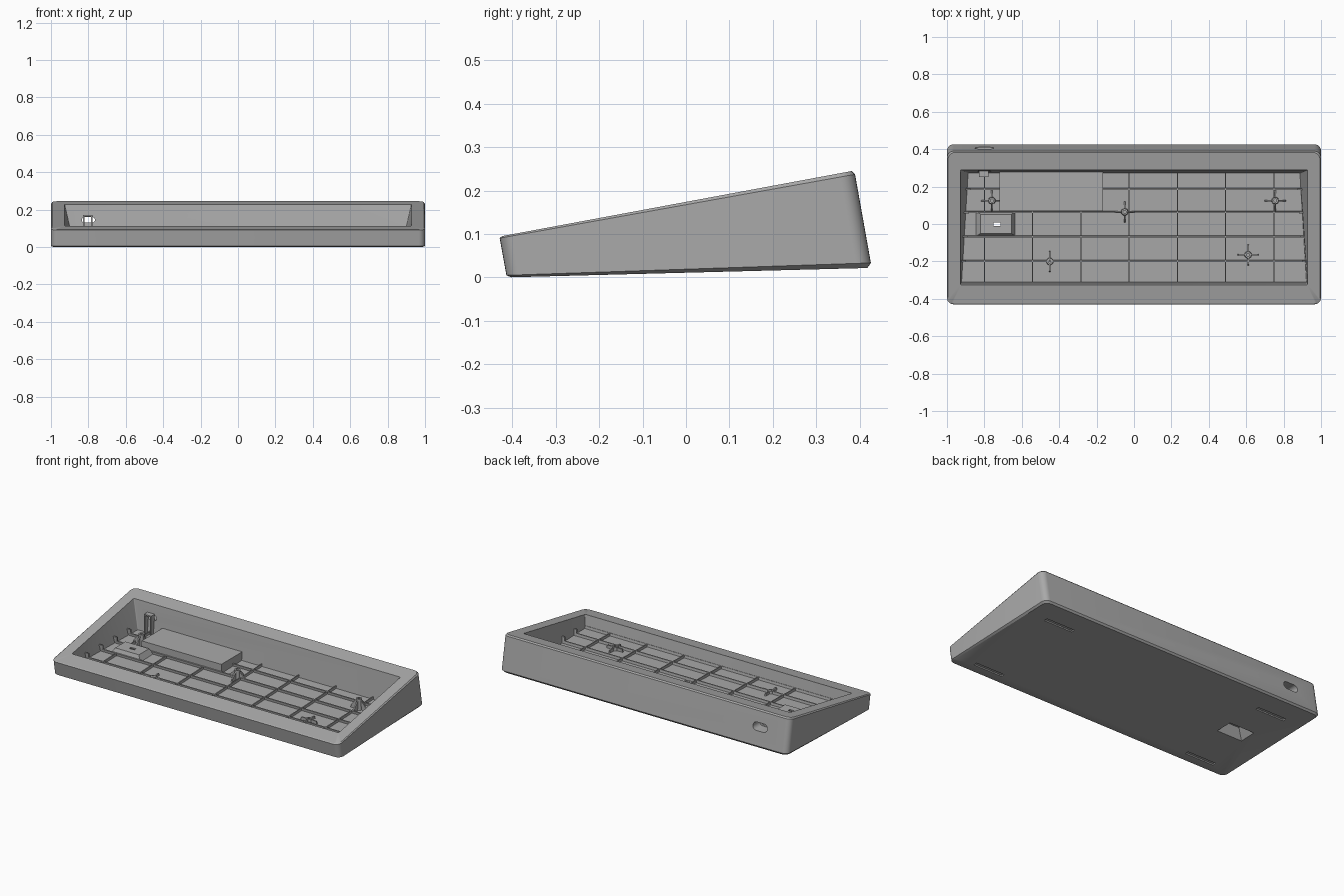
import bpy, bmesh, math
from mathutils import Vector

if "Cube" in bpy.data.objects:
    bpy.data.objects.remove(bpy.data.objects["Cube"])

grey = bpy.data.materials.new("plain grey")
grey.use_nodes = True
grey.diffuse_color = (0.4, 0.4, 0.4, 1)
grey.node_tree.nodes["Principled BSDF"].inputs["Base Color"].default_value = (0.4, 0.4, 0.4, 1)


def lerp(a, b, t):
    return a + (b - a) * t


def bottom_z(y):
    return 0.026 * (y + 0.413)


def floor_z(y):
    return bottom_z(y) + 0.03


def top_z(y):
    return 0.094 + 0.186 * (y + 0.43)


def post_z(y):
    return 0.09 + 0.185 * y


def flat(z):
    return lambda y: z


def wall_x(y):
    # half width of the tray at floor level
    return lerp(0.922, 0.887, (y + 0.312) / 0.584)


def finish(name, bm):
    bmesh.ops.recalc_face_normals(bm, faces=bm.faces[:])
    mesh = bpy.data.meshes.new(name)
    bm.to_mesh(mesh)
    bm.free()
    mesh.materials.append(grey)
    obj = bpy.data.objects.new(name, mesh)
    bpy.context.collection.objects.link(obj)
    return obj


def loft(bm, rings, cap_start=True, cap_end=True):
    loops = [[bm.verts.new(p) for p in ring] for ring in rings]
    for a, b in zip(loops, loops[1:]):
        for i in range(len(a)):
            j = (i + 1) % len(a)
            bm.faces.new((a[i], a[j], b[j], b[i]))
    if cap_start:
        bm.faces.new(loops[0])
    if cap_end:
        bm.faces.new(loops[-1])


def rect(x0, x1, y0, y1, zf):
    return [(x, y, zf(y)) for x, y in ((x0, y0), (x1, y0), (x1, y1), (x0, y1))]


def block(name, low, low_z, high, high_z):
    bm = bmesh.new()
    loft(bm, [rect(*low, low_z), rect(*high, high_z)])
    return finish(name, bm)


def rounded(hx, y0, y1, r, zf, taper=None):
    pts = []
    corners = ((hx - r, y1 - r), (r - hx, y1 - r), (r - hx, y0 + r), (hx - r, y0 + r))
    for k, (cx, cy) in enumerate(corners):
        for i in range(7):
            a = math.pi / 2 * (k + i / 6)
            x, y = cx + r * math.cos(a), cy + r * math.sin(a)
            if taper:
                x *= taper(y) / hx
            pts.append((x, y, zf(y)))
    return pts


def slot(name, width, height, y0, y1):
    # stadium-shaped cutter running from front to back
    r, rings = height / 2, []
    for y in (y0, y1):
        ring = []
        for i in range(24):
            a = math.tau * (i + 0.5) / 24
            side = math.copysign(width / 2 - r, math.cos(a))
            ring.append((-0.8 + side + r * math.cos(a), y, 0.145 + r * math.sin(a)))
        rings.append(ring)
    bm = bmesh.new()
    loft(bm, rings)
    return finish(name, bm)


def cut(obj, cutter):
    mod = obj.modifiers.new("cut", "BOOLEAN")
    mod.operation, mod.solver, mod.object = "DIFFERENCE", "EXACT", cutter
    bpy.context.view_layer.objects.active = obj
    bpy.ops.object.modifier_apply(modifier=mod.name)


def discard(cutter):
    bpy.data.objects.remove(cutter)


# Wedge-shaped case with chamfered rim and a drafted open tray
def outer(t, inset):
    y0, y1 = lerp(-0.413, -0.43, t), lerp(0.428, 0.388, t)
    return rounded(1 - inset, y0 + inset, y1 - inset, 0.035,
                   lambda y: lerp(bottom_z(y), top_z(y), t))


case_bm = bmesh.new()
loft(case_bm, [outer(0, 0.01), outer(0.05, 0), outer(0.96, 0), outer(1, 0.006),
               rounded(0.928, -0.325, 0.29, 0.005, top_z),
               rounded(0.922, -0.312, 0.272, 0.005, floor_z, wall_x)])
case = finish("case", case_bm)

# Raised switch pocket, hollow from below
pocket_box = block("switch_pocket", (-0.845, -0.635, -0.065, 0.068), floor_z,
                   (-0.82, -0.655, -0.05, 0.052), flat(0.075))
pocket_cutter = block("pocket_cutter", (-0.838, -0.642, -0.06, 0.064), flat(-0.005),
                      (-0.785, -0.685, -0.025, 0.03), flat(0.067))
window = block("window_cutter", (-0.75, -0.715, -0.01, 0.008), flat(0.05),
               (-0.75, -0.715, -0.01, 0.008), flat(0.09))
for part in (case, pocket_box):
    cut(part, pocket_cutter)
cut(pocket_box, window)

# Cable opening through the back wall
opening = [slot("cable_recess", 0.1, 0.05, 0.34, 0.5), slot("cable_hole", 0.07, 0.03, 0.2, 0.4)]
for cutter in opening:
    cut(case, cutter)

# Shallow foot recesses underneath
feet = []
for x in (-0.77, 0.77):
    for y in (-0.34, 0.27):
        area = (x - 0.1, x + 0.1, y - 0.012, y + 0.012)
        feet.append(block("foot_cutter", area, flat(-0.01), area, lambda v: bottom_z(v) + 0.008))
        cut(case, feet[-1])
for cutter in [pocket_cutter, window] + opening + feet:
    discard(cutter)

bpy.ops.object.select_all(action="DESELECT")
case.select_set(True)
bpy.context.view_layer.objects.active = case
bpy.ops.object.shade_smooth_by_angle(angle=math.radians(25))


# Floor ribs
def below(y):
    return floor_z(y) - 0.005


def rib_top(y):
    return floor_z(y) + 0.016


for y in (-0.195, -0.065, 0.065, 0.19):
    w = wall_x(y) + 0.005
    block("cross_rib", (-w, w, y - 0.004, y + 0.004), below,
          (-w, w, y - 0.007, y + 0.001), rib_top)
    # Upright tabs where the ribs meet the side walls
    for s in (-1, 1):
        ends = sorted((s * (w - 0.022), s * (w + 0.01)))
        block("rib_tab", (*ends, y - 0.004, y + 0.004), below,
              (*ends, y - 0.008, y), lambda v: floor_z(v) + 0.04)
for i in range(7):
    x = -0.8 + 0.258 * i
    spans = [(-0.314, -0.066), (0.066, 0.275)] if i == 0 else [(-0.314, 0.275)]
    for y0, y1 in spans:
        area = (x - 0.003, x + 0.003, y0, y1)
        block("long_rib", area, below, area, rib_top)
block("front_rib", (-0.925, 0.925, -0.318, -0.308), below, (-0.925, 0.925, -0.322, -0.312), rib_top)

# Raised compartment against the back wall
area = (-0.72, -0.165, 0.07, 0.285)
block("rear_compartment", area, below, area, flat(0.1))

# Cable clip in front of the opening
for x in (-0.825, -0.783):
    area = (x - 0.004, x + 0.004, 0.25, 0.285)
    block("clip_bar", area, below, area, flat(0.165))
area = (-0.829, -0.779, 0.25, 0.285)
block("clip_bridge", area, flat(0.162), area, flat(0.17))

# Screw posts with four tapered fins
for x, y in ((-0.76, 0.125), (-0.05, 0.065), (0.755, 0.125), (-0.45, -0.2), (0.61, -0.165)):
    bm = bmesh.new()
    top = post_z(y)
    rings = []
    for r, z in ((0.02, below(y)), (0.017, top), (0.008, top), (0.008, top - 0.02)):
        rings.append([(x + r * math.cos(math.tau * i / 16), y + r * math.sin(math.tau * i / 16), z)
                      for i in range(16)])
    loft(bm, rings)
    post = finish("screw_post", bm)
    post.select_set(True)
    for k in range(4):
        d = Vector((math.cos(math.pi / 2 * k), math.sin(math.pi / 2 * k), 0))
        side = Vector((-d.y, d.x, 0)) * 0.004
        origin = Vector((x, y, 0))
        outline = [(0.012, below(y)), (0.058, below(y)), (0.052, floor_z(y) + 0.018), (0.012, top - 0.004)]
        fin = bmesh.new()
        loft(fin, [[origin + d * r + side * s + Vector((0, 0, z)) for r, z in outline] for s in (-1, 1)])
        finish("post_fin", fin)
bpy.ops.object.shade_smooth_by_angle(angle=math.radians(30))
